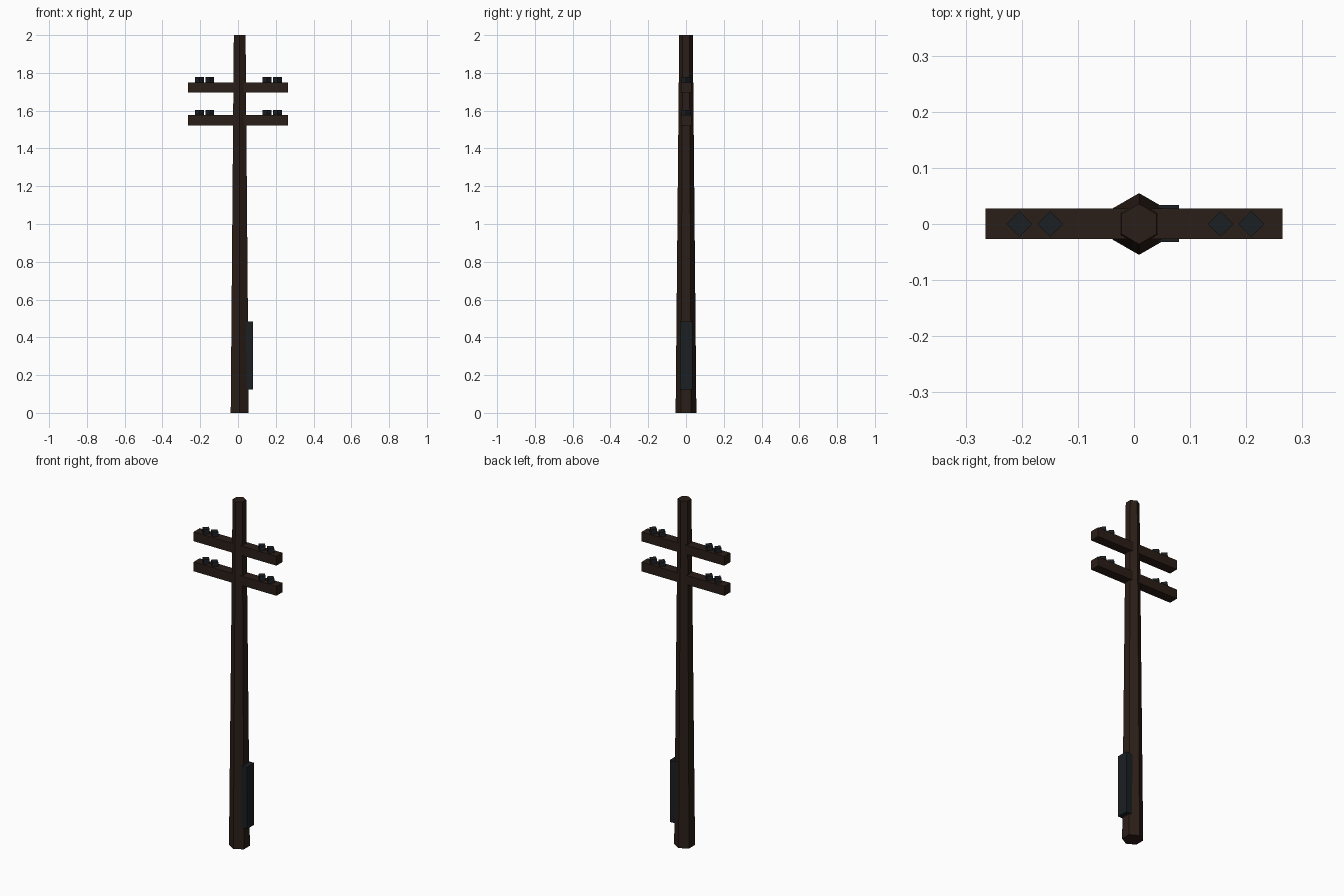
import bpy, math

if "Cube" in bpy.data.objects:
    bpy.data.objects.remove(bpy.data.objects["Cube"])

def material(name, color):
    m = bpy.data.materials.new(name)
    m.diffuse_color = (*color, 1)
    m.use_nodes = True
    m.node_tree.nodes["Principled BSDF"].inputs["Base Color"].default_value = m.diffuse_color
    return m

wood = material("dark_wood", (0.024, 0.013, 0.009))
metal = material("dark_metal", (0.011, 0.014, 0.017))

def finish(name, mat):
    ob = bpy.context.object
    ob.name = name
    ob.data.materials.append(mat)
    return ob

def box(name, lo, hi, mat):
    bpy.ops.mesh.primitive_cube_add(size=1, location=[(a + b) / 2 for a, b in zip(lo, hi)])
    ob = finish(name, mat)
    ob.scale = [b - a for a, b in zip(lo, hi)]

def prism(name, sides, r1, r2, x, z0, z1, mat):
    bpy.ops.mesh.primitive_cone_add(vertices=sides, radius1=r1, radius2=r2,
                                    depth=z1 - z0, location=(x, 0, (z0 + z1) / 2))
    finish(name, mat)

# Tapered six-sided pole, points facing front and back
prism("pole", 6, 0.055, 0.036, 0.009, 0, 2, wood)

# Two crossarms, each with four diamond insulators
for level, z in (("lower", 1.522), ("upper", 1.696)):
    box(level + "_crossarm", (-0.265, -0.027, z), (0.265, 0.028, z + 0.054), wood)
    for i, x in enumerate((-0.204, -0.149, 0.154, 0.209)):
        prism(f"{level}_insulator_{i + 1}", 4, 0.023, 0.023, x, z + 0.05, z + 0.081, metal)

# Equipment box on the right side of the pole
box("equipment_box", (0.02, -0.032, 0.125), (0.08, 0.034, 0.483), metal)
